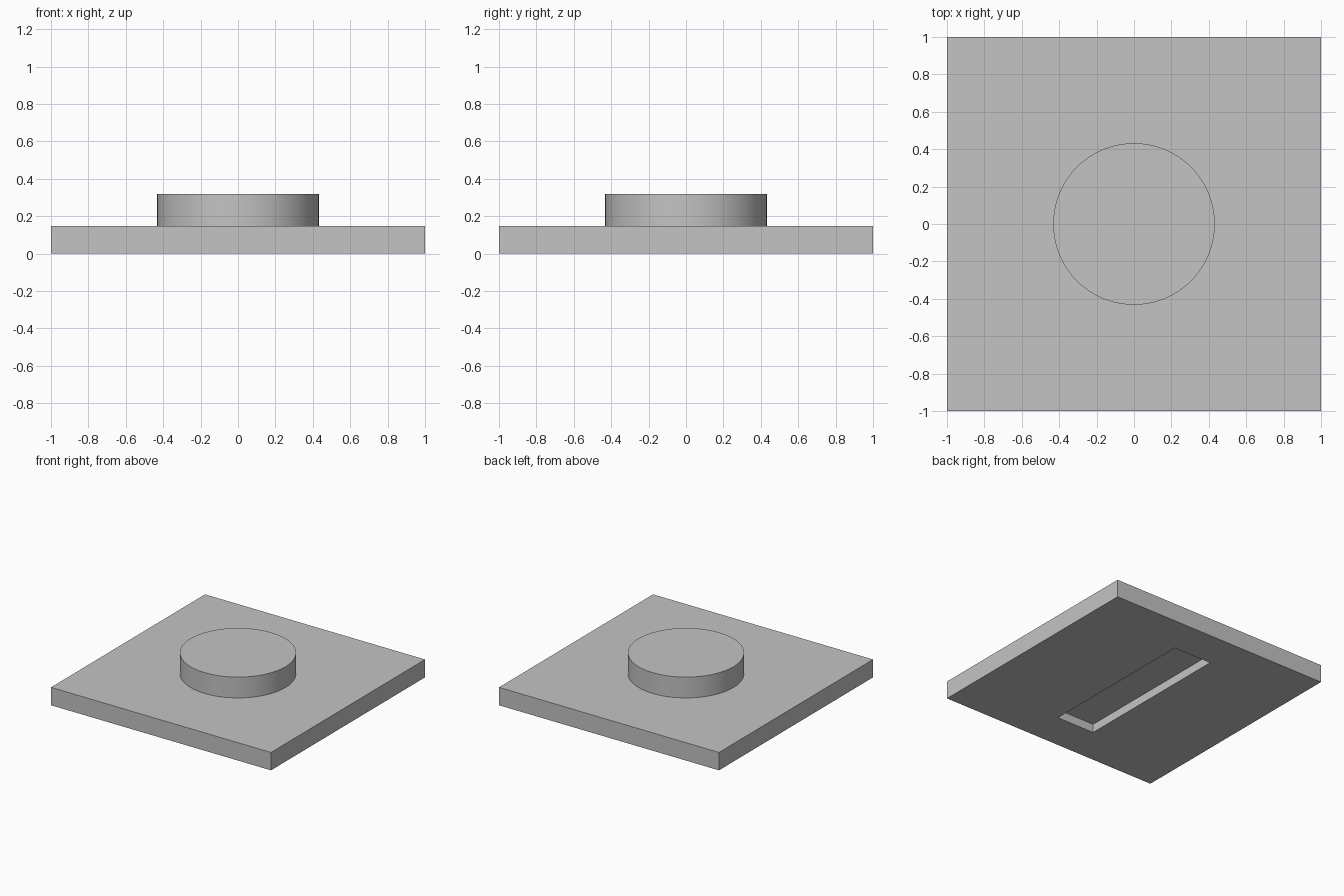
import bpy
import bmesh
import math
from mathutils import Matrix, Vector

if "Cube" in bpy.data.objects:
    bpy.data.objects.remove(bpy.data.objects["Cube"], do_unlink=True)

PLATE_SIZE, PLATE_TOP = 2.0, 0.147
DISC_RADIUS, DISC_TOP = 0.432, 0.318
SLOT_WIDTH, SLOT_LENGTH, SLOT_DEPTH = 0.345, 1.37, 0.07

# Single grey material
grey = bpy.data.materials.new("plain grey")
grey.use_nodes = True
colour = (0.55, 0.55, 0.55, 1)
grey.diffuse_color = colour
grey.node_tree.nodes["Principled BSDF"].inputs["Base Color"].default_value = colour


def add_object(name, bm):
    bmesh.ops.recalc_face_normals(bm, faces=bm.faces)
    mesh = bpy.data.meshes.new(name)
    bm.to_mesh(mesh)
    bm.free()
    mesh.materials.append(grey)
    obj = bpy.data.objects.new(name, mesh)
    bpy.context.collection.objects.link(obj)
    return obj


# Square base plate with a long blind slot in its underside
bm = bmesh.new()
bmesh.ops.create_cube(bm, size=1, matrix=Matrix.Translation((0, 0, PLATE_TOP / 2))
                      @ Matrix.Diagonal((PLATE_SIZE, PLATE_SIZE, PLATE_TOP, 1)))
bottom = min(bm.faces, key=lambda f: f.calc_center_median().z)
bmesh.ops.inset_individual(bm, faces=[bottom], thickness=0.5)
for v in bottom.verts:
    v.co.x = math.copysign(SLOT_WIDTH / 2, v.co.x)
    v.co.y = math.copysign(SLOT_LENGTH / 2, v.co.y)
slot = bmesh.ops.extrude_discrete_faces(bm, faces=[bottom])["faces"][0]
bmesh.ops.translate(bm, verts=slot.verts, vec=Vector((0, 0, SLOT_DEPTH)))
add_object("base_plate", bm)

# Round raised disc on the plate
bm = bmesh.new()
bmesh.ops.create_cone(bm, cap_ends=True, segments=96,
                      radius1=DISC_RADIUS, radius2=DISC_RADIUS,
                      depth=DISC_TOP - PLATE_TOP,
                      matrix=Matrix.Translation((0, 0, (DISC_TOP + PLATE_TOP) / 2)))
disc = add_object("raised_disc", bm)
bpy.ops.object.select_all(action="DESELECT")
disc.select_set(True)
bpy.context.view_layer.objects.active = disc
bpy.ops.object.shade_smooth_by_angle(angle=math.radians(30))
